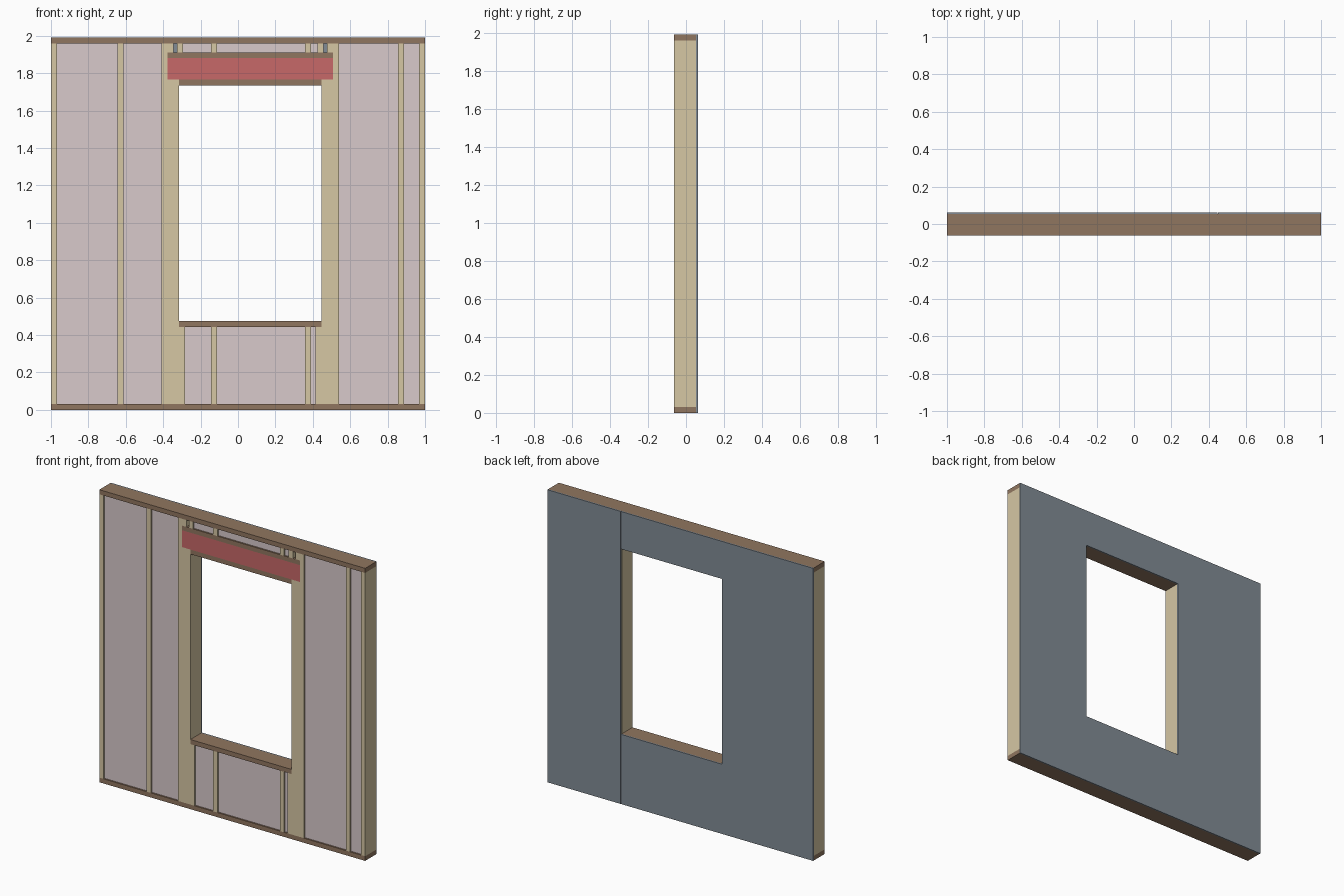
import bpy

if "Cube" in bpy.data.objects:
    bpy.data.objects.remove(bpy.data.objects["Cube"])

S = 1 / 48                      # work in inches, 96 in = 2 units
H, T = 95.5, 1.5                # wall height, lumber thickness
Y0, Y1, Y2 = -2.97, 2.53, 2.97  # frame front, frame back, sheathing back
L, R = -15.1, 21.4              # window opening sides
SILL, HEAD = 22.75, 83.25       # window opening bottom and top


def material(name, rgb):
    m = bpy.data.materials.new(name)
    m.diffuse_color = (*rgb, 1)
    m.use_nodes = True
    m.node_tree.nodes["Principled BSDF"].inputs["Base Color"].default_value = m.diffuse_color
    return m


STUD = material("stud_wood", (0.67, 0.57, 0.37))
PLATE = material("plate_wood", (0.28, 0.18, 0.115))
RED = material("header_red", (0.57, 0.14, 0.14))
PINK = material("insulation_pink", (0.69, 0.59, 0.60))
BOARD = material("sheathing_grey", (0.22, 0.26, 0.30))


def prism(name, outline, mat, y0=Y0, y1=Y1):
    """Extrude an x/z outline from y0 to y1."""
    n = len(outline)
    verts = [(x * S, y * S, z * S) for y in (y0, y1) for x, z in outline]
    faces = [list(range(n)), list(range(2 * n - 1, n - 1, -1))]
    faces += [(i, i + n, (i + 1) % n + n, (i + 1) % n) for i in range(n)]
    me = bpy.data.meshes.new(name)
    me.from_pydata(verts, [], faces)
    me.materials.append(mat)
    ob = bpy.data.objects.new(name, me)
    bpy.context.collection.objects.link(ob)


def box(name, x0, x1, z0, z1, mat, y0=Y0, y1=Y1):
    prism(name, [(x0, z0), (x1, z0), (x1, z1), (x0, z1)], mat, y0, y1)


def studs(name, lefts, z0, z1):
    for x in lefts:
        box(name, x, x + T, z0, z1, STUD)


def batts(bays, z0, z1):
    for a, b in bays:
        box("insulation_batt", a, b, z0, z1, PINK, Y0 + 0.5, Y1)


# Horizontal plates
box("bottom_plate", -48, 48, 0, T, PLATE)
box("top_plate", -48, 48, H - T, H, PLATE)
box("window_sill", L, R, SILL - T, SILL, PLATE)
box("header_bottom_plate", L, R, HEAD, HEAD + T, PLATE)

# Header beam and its cap
HT = HEAD + T + 5.5
box("header_beam", L - 3, R + 3, HEAD + T, HT, RED)
box("header_cap", L - 3, R + 3, HT, HT + T, PLATE)

# Full-height studs and king studs
studs("stud", [-48, -30.9, 41.1, 46.5], T, H - T)
studs("king_stud", [L - 4.5, R + 3], T, H - T)

# Doubled jack studs that carry the header
studs("jack_stud", [L - 3, L - 1.5, R, R + 1.5], T, HEAD + T)

# Short cripple studs below the sill and above the header
studs("sill_cripple", [L, -6.9, 17.2, R - T], T, SILL - T)
studs("header_cripple", [L - 3, -15.6, -6.9, 17.2, 20.4, R + 1.5], HT + T, H - T)

# Insulation in each bay
batts([(-46.5, -30.9), (-29.4, L - 4.5), (R + 4.5, 41.1), (42.6, 46.5)], T, H - T)
batts([(L + T, -6.9), (-5.4, 17.2), (18.7, R - T)], T, SILL - T)
batts([(-14.1, -6.9), (-5.4, 17.2), (18.7, 20.4)], HT + T, H - T)

# Back sheathing: a C-shaped sheet around the opening and a plain sheet beside it
prism("sheathing_window_sheet",
      [(-48, 0), (R, 0), (R, SILL), (L, SILL), (L, HEAD), (R, HEAD), (R, H), (-48, H)],
      BOARD, Y1, Y2)
box("sheathing_side_sheet", R + 0.1, 48, 0, H, BOARD, Y1, Y2)
